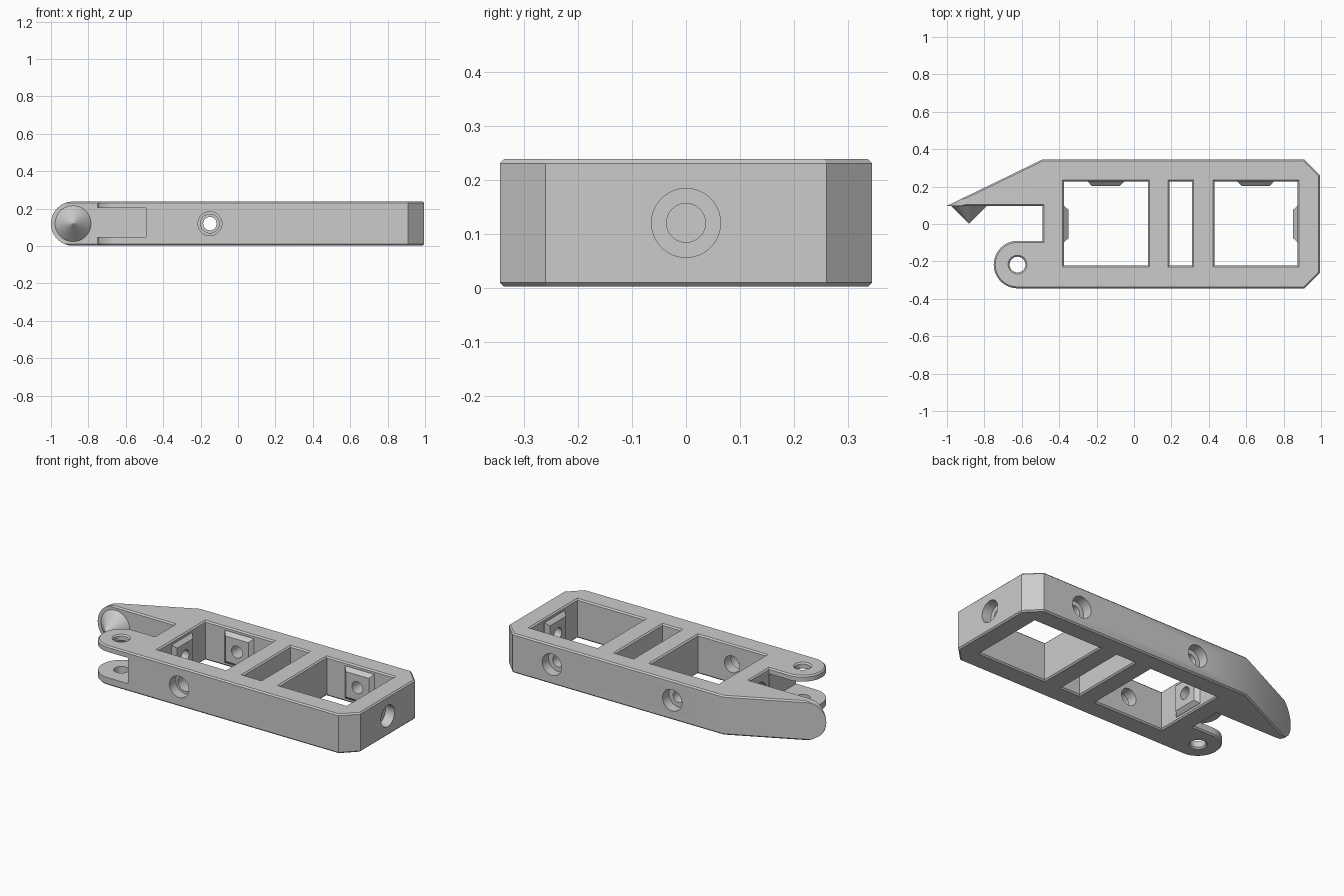
import bpy
import bmesh
from math import cos, sin, pi
from mathutils import Matrix, Vector

if "Cube" in bpy.data.objects:
    bpy.data.objects.remove(bpy.data.objects["Cube"])

Z0, Z1, MID, CH = 0.002, 0.238, 0.12, 0.008

grey = bpy.data.materials.new("plain_grey")
grey.use_nodes = True
grey.diffuse_color = (0.6, 0.6, 0.6, 1)
grey.node_tree.nodes["Principled BSDF"].inputs["Base Color"].default_value = (0.6, 0.6, 0.6, 1)


def loft(name, rings, matrix=Matrix(), rim=0):
    """Closed solid through stacked rings of points; rim chamfers the end edges."""
    bm = bmesh.new()
    loops = [[bm.verts.new(p) for p in ring] for ring in rings]
    n = len(rings[0])
    for a, b in zip(loops, loops[1:]):
        for i in range(n):
            j = (i + 1) % n
            bm.faces.new((a[i], a[j], b[j], b[i]))
    caps = [bm.faces.new(loops[0]), bm.faces.new(loops[-1])]
    bmesh.ops.recalc_face_normals(bm, faces=bm.faces)
    if rim:
        edges = [e for f in caps for e in f.edges]
        bmesh.ops.bevel(bm, geom=edges, offset=rim, segments=1,
                        affect='EDGES', clamp_overlap=False)
    mesh = bpy.data.meshes.new(name)
    bm.to_mesh(mesh)
    bm.free()
    mesh.transform(matrix)
    mesh.materials.append(grey)
    obj = bpy.data.objects.new(name, mesh)
    bpy.context.collection.objects.link(obj)
    return obj


def rect(hx, hy, z):
    return [(-hx, -hy, z), (hx, -hy, z), (hx, hy, z), (-hx, hy, z)]


def circle(r, z, n=48):
    return [(r * cos(2 * pi * i / n), r * sin(2 * pi * i / n), z) for i in range(n)]


def aim(origin, direction):
    """Place local z along a horizontal direction, keeping local y upright."""
    d = Vector(direction)
    up = Vector((0, 0, 1))
    rot = Matrix((up.cross(d), up, d)).transposed().to_4x4()
    return Matrix.Translation(origin) @ rot


def combine(target, tool, operation):
    mod = target.modifiers.new("combine", 'BOOLEAN')
    mod.object, mod.operation, mod.solver = tool, operation, 'EXACT'
    bpy.context.view_layer.update()
    graph = bpy.context.evaluated_depsgraph_get()
    mesh = bpy.data.meshes.new_from_object(target.evaluated_get(graph))
    target.modifiers.clear()
    target.data = mesh
    bpy.data.objects.remove(tool)


def flared(shape):
    """Through-cutter rings whose ends open at 45 degrees for chamfered rims."""
    e = 0.02
    return [shape(CH + e, Z0 - e), shape(0, Z0 + CH),
            shape(0, Z1 - CH), shape(CH + e, Z1 + e)]


# Frame outline with slanted arm and rounded hinge lug
lug_x, lug_y, lug_r = -0.623, -0.217, 0.127
outline = [(-0.49, 0.345), (-1.0, 0.097), (-0.49, 0.097), (-0.49, lug_y + lug_r)]
outline += [(lug_x + lug_r * cos(a), lug_y + lug_r * sin(a))
            for a in (pi / 2 + pi * i / 24 for i in range(25))]
outline += [(0.91, -0.345), (0.995, -0.26), (0.995, 0.26), (0.91, 0.345)]
frame = loft("frame", [[(x, y, z) for x, y in outline] for z in (Z0, Z1)], rim=CH)

# Round the end of the arm
end_r, end_x = (Z1 - Z0) / 2, -0.882
scoop = [(end_x - end_r * sin(pi * i / 32), MID + end_r * cos(pi * i / 32)) for i in range(33)]
scoop += [(end_x, -0.2), (-1.2, -0.2), (-1.2, 0.4), (end_x, 0.4)]
combine(frame, loft("end_cutter", [[(x, y, z) for x, z in scoop] for y in (0, 0.3)]),
        'DIFFERENCE')

# Three windows and the hinge hole
for left, right in ((-0.375, 0.075), (0.19, 0.31), (0.43, 0.875)):
    hx = (right - left) / 2
    cutter = loft("window_cutter", flared(lambda o, z: rect(hx + o, 0.225 + o, z)),
                  Matrix.Translation(((left + right) / 2, 0.003, 0)))
    combine(frame, cutter, 'DIFFERENCE')
combine(frame, loft("hinge_cutter", flared(lambda o, z: circle(0.042 + o, z)),
                    Matrix.Translation((lug_x, lug_y, 0))), 'DIFFERENCE')

# Slot that splits the hinge lug into a fork
combine(frame, loft("slot_cutter", [rect(0.16, 0.2, 0.048), rect(0.16, 0.2, 0.203)],
                    Matrix.Translation((-0.651, -0.21, 0))), 'DIFFERENCE')

# Tapered pads on the inner walls
inward = {"back": (0, -1, 0), "left": (-1, 0, 0), "right": (1, 0, 0)}
for origin, side in (((-0.15, 0.228, MID), "back"), ((0.65, 0.228, MID), "back"),
                     ((0.875, 0, MID), "left"), ((-0.375, 0, MID), "right")):
    pad = loft("pad", [rect(0.097, 0.097, -0.02), rect(0.097, 0.097, 0.002),
                       rect(0.076, 0.076, 0.024)], aim(origin, inward[side]))
    combine(frame, pad, 'UNION')

# Counterbored screw holes through the outer walls
for origin, direction, r in (((-0.15, 0.345, MID), (0, -1, 0), 0.036),
                             ((0.65, 0.345, MID), (0, -1, 0), 0.036),
                             ((0.995, 0, MID), (-1, 0, 0), 0.036),
                             ((-0.49, 0, MID), (1, 0, 0), 0.036),
                             ((-0.15, -0.345, MID), (0, 1, 0), 0.05)):
    cutter = loft("screw_cutter", [circle(0.064, -0.03), circle(0.064, 0.06),
                                   circle(r, 0.06), circle(r, 0.17)],
                  aim(origin, direction))
    combine(frame, cutter, 'DIFFERENCE')

# Pointed cone on the inside of the arm tip
cone = loft("arm_cone", [circle(0.097, 0), circle(0.0005, 0.097)],
            aim((end_x, 0.098, MID), (0, -1, 0)))

for obj in (frame, cone):
    bpy.ops.object.select_all(action='DESELECT')
    obj.select_set(True)
    bpy.context.view_layer.objects.active = obj
    bpy.ops.object.shade_smooth_by_angle()
